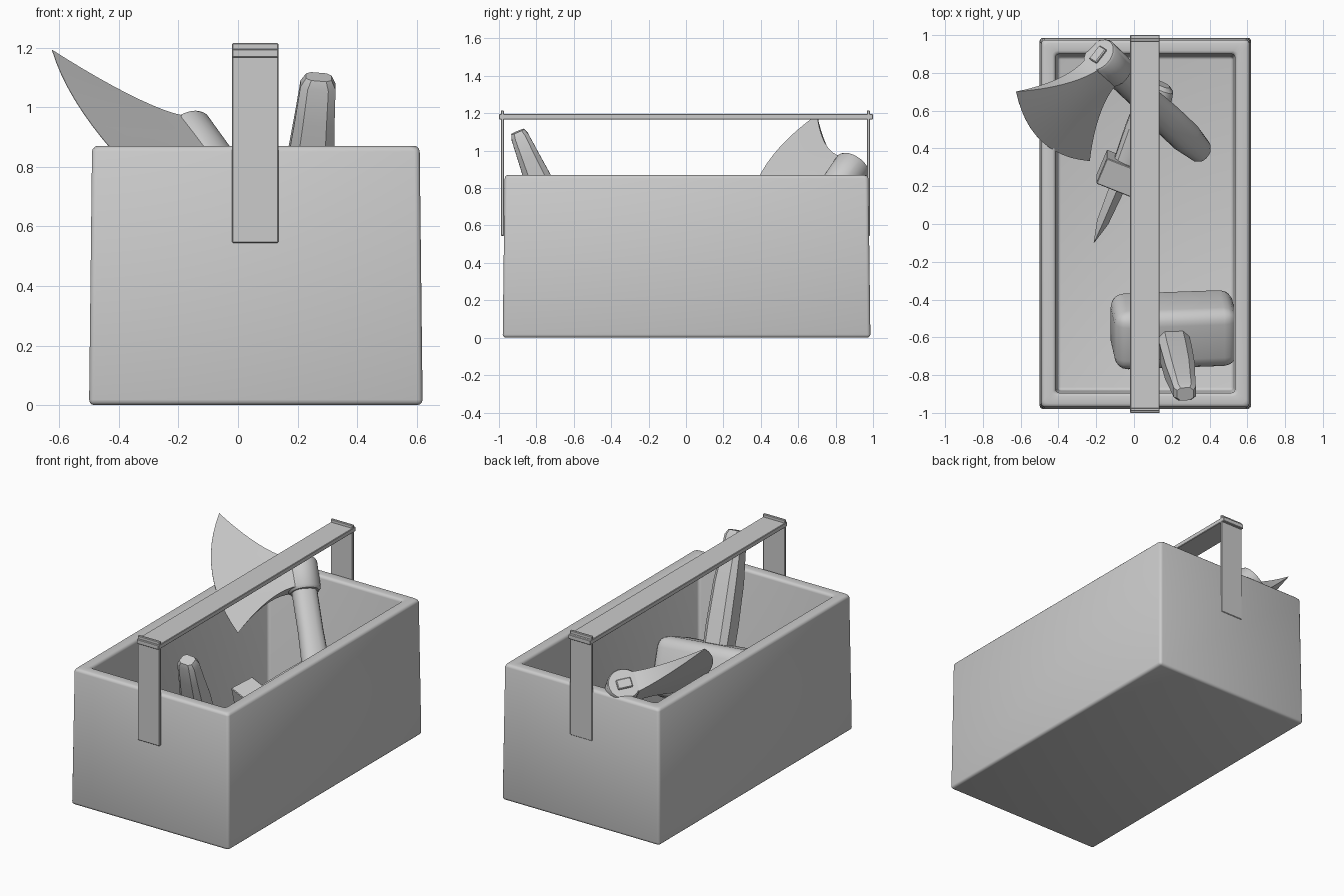
import bpy, bmesh, math
from mathutils import Matrix, Vector

if "Cube" in bpy.data.objects:
    bpy.data.objects.remove(bpy.data.objects["Cube"])


def finish(name, bm, frame=None, angle=35):
    """Turn a bmesh into a named object, with smooth faces and sharp edges."""
    bmesh.ops.recalc_face_normals(bm, faces=bm.faces)
    mesh = bpy.data.meshes.new(name)
    bm.to_mesh(mesh)
    bm.free()
    ob = bpy.data.objects.new(name, mesh)
    bpy.context.collection.objects.link(ob)
    if frame:
        ob.matrix_world = frame
    bpy.ops.object.select_all(action='DESELECT')
    ob.select_set(True)
    bpy.context.view_layer.objects.active = ob
    bpy.ops.object.shade_smooth_by_angle(angle=math.radians(angle))
    return ob


def make_frame(origin, z_dir, x_dir):
    """Local axes: z along z_dir, x as near x_dir as possible."""
    z = Vector(z_dir).normalized()
    x = Vector(x_dir)
    x = (x - z * x.dot(z)).normalized()
    y = z.cross(x)
    m = Matrix((x, y, z)).transposed().to_4x4()
    m.translation = Vector(origin)
    return m


def box(name, lo, hi, bevel=0.0, segments=2, frame=None):
    bm = bmesh.new()
    bmesh.ops.create_cube(bm, size=1)
    for v in bm.verts:
        v.co = Vector([(l + h) / 2 + c * (h - l) for c, l, h in zip(v.co, lo, hi)])
    if bevel:
        bmesh.ops.bevel(bm, geom=bm.edges[:], offset=bevel, segments=segments,
                        profile=0.5, affect='EDGES')
    return finish(name, bm, frame)


def loft(name, sections, frame, sides=16, power=1.0, angle=35):
    """Closed shape through (z, x radius, y radius) sections; power < 1 squares it."""
    bm = bmesh.new()
    rings = []
    for z, rx, ry in sections:
        ring = []
        for i in range(sides):
            t = math.tau * (i + 0.5) / sides
            c, s = math.cos(t), math.sin(t)
            ring.append(bm.verts.new((rx * math.copysign(abs(c) ** power, c),
                                      ry * math.copysign(abs(s) ** power, s), z)))
        rings.append(ring)
    for a, b in zip(rings, rings[1:]):
        for i in range(sides):
            j = (i + 1) % sides
            bm.faces.new((a[i], a[j], b[j], b[i]))
    bm.faces.new(rings[0])
    bm.faces.new(rings[-1])
    return finish(name, bm, frame, angle)


# Open tool box with tapered walls and rounded rim
bm = bmesh.new()
levels = [(0, 0.56, 0.983), (0.87, 0.55, 0.972), (0.87, 0.475, 0.897), (0.08, 0.465, 0.885)]
loops = [[bm.verts.new((0.06 + sx * hx, sy * hy + 0.003, z))
          for sx, sy in ((-1, -1), (1, -1), (1, 1), (-1, 1))] for z, hx, hy in levels]
for a, b in zip(loops, loops[1:]):
    for i in range(4):
        j = (i + 1) % 4
        bm.faces.new((a[i], a[j], b[j], b[i]))
bm.faces.new(loops[0])
bm.faces.new(loops[-1])
bmesh.ops.recalc_face_normals(bm, faces=bm.faces)
bmesh.ops.bevel(bm, geom=bm.edges[:], offset=0.018, segments=3, profile=0.5, affect='EDGES')
finish("tool_box", bm)

# Carrying handle: two flat posts and a flat bar
for side, y in (("front", -0.982), ("back", 0.975)):
    box(f"{side}_post", (-0.02, y - 0.008, 0.545), (0.136, y + 0.008, 1.215), 0.003, 1)
box("carry_bar", (-0.02, -1.0, 1.167), (0.136, 1.0, 1.196), 0.003, 1)

# Axe, built in a frame with z along the haft and x towards the cutting edge
axe = make_frame((-0.14, 0.85, 0.86), (-0.52, 0.49, 0.70), (-0.61, -0.79, 0.10))
loft("axe_eye", [(-0.10, 0.085, 0.085), (-0.085, 0.098, 0.095), (0.08, 0.10, 0.097),
                 (0.092, 0.093, 0.09)], axe, 24)
loft("axe_haft", [(-0.98, 0.045, 0.035), (-0.95, 0.065, 0.048), (-0.80, 0.085, 0.062),
                  (-0.60, 0.085, 0.065), (-0.35, 0.075, 0.062), (-0.12, 0.075, 0.065),
                  (0.06, 0.075, 0.065)], axe, 16, 0.85)
box("axe_wedge", (-0.045, -0.03, 0.05), (0.045, 0.03, 0.105), 0.005, 1, axe)

# Axe blade: flaring, thinning grid with a curved cutting edge
bm = bmesh.new()
NU, NV = 10, 12


def blade_point(i, j, side):
    u, v = i / NU, 2 * j / NV - 1
    return bm.verts.new((0.05 + 0.395 * u + 0.10 * u * (1 - v * v),
                         side * (0.065 * (1 - u) + 0.001),
                         v * (0.085 + 0.29 * u ** 1.6) + 0.036 * u))


grid = {(i, j, s): blade_point(i, j, s)
        for i in range(NU + 1) for j in range(NV + 1) for s in (-1, 1)}
for s in (-1, 1):
    for i in range(NU):
        for j in range(NV):
            bm.faces.new([grid[k] for k in ((i, j, s), (i + 1, j, s), (i + 1, j + 1, s), (i, j + 1, s))])
for i in range(NU):
    for j in (0, NV):
        bm.faces.new([grid[k] for k in ((i, j, -1), (i + 1, j, -1), (i + 1, j, 1), (i, j, 1))])
for j in range(NV):
    for i in (0, NU):
        bm.faces.new([grid[k] for k in ((i, j, -1), (i, j + 1, -1), (i, j + 1, 1), (i, j, 1))])
finish("axe_blade", bm, axe)

# Mallet standing on its rounded head, grip leaning to the front
mallet = make_frame((0.21, -0.56, 0.325), (0.09, -0.39, 0.92), (1, 0, 0))
box("mallet_head", (-0.325, -0.165, -0.18), (0.325, 0.165, 0.18), 0.07, 4, mallet)
loft("mallet_grip", [(0.10, 0.085, 0.08), (0.30, 0.088, 0.082), (0.55, 0.082, 0.078),
                     (0.70, 0.070, 0.062), (0.82, 0.062, 0.05), (0.85, 0.045, 0.038)],
     mallet @ Matrix.Translation((-0.015, -0.01, 0)), 8, 0.6, 30)

# Pointed awl lying under the axe: grip, square collar, spike
awl = make_frame((-0.06, 0.26, 0.29), (-0.22, -0.52, -0.14), (1, 0, 0))
box("awl_collar", (-0.12, -0.09, -0.075), (0.12, 0.09, 0.075), 0.004, 1, awl)
loft("awl_grip", [(-0.54, 0.05, 0.05), (-0.52, 0.078, 0.07), (-0.44, 0.095, 0.08),
                  (-0.25, 0.09, 0.075), (-0.05, 0.075, 0.065)], awl, 12, 0.8)
loft("awl_spike", [(0.06, 0.042, 0.042), (0.28, 0.032, 0.032), (0.40, 0.002, 0.002)],
     awl @ Matrix.Rotation(math.radians(45), 4, 'Z'), 4)
